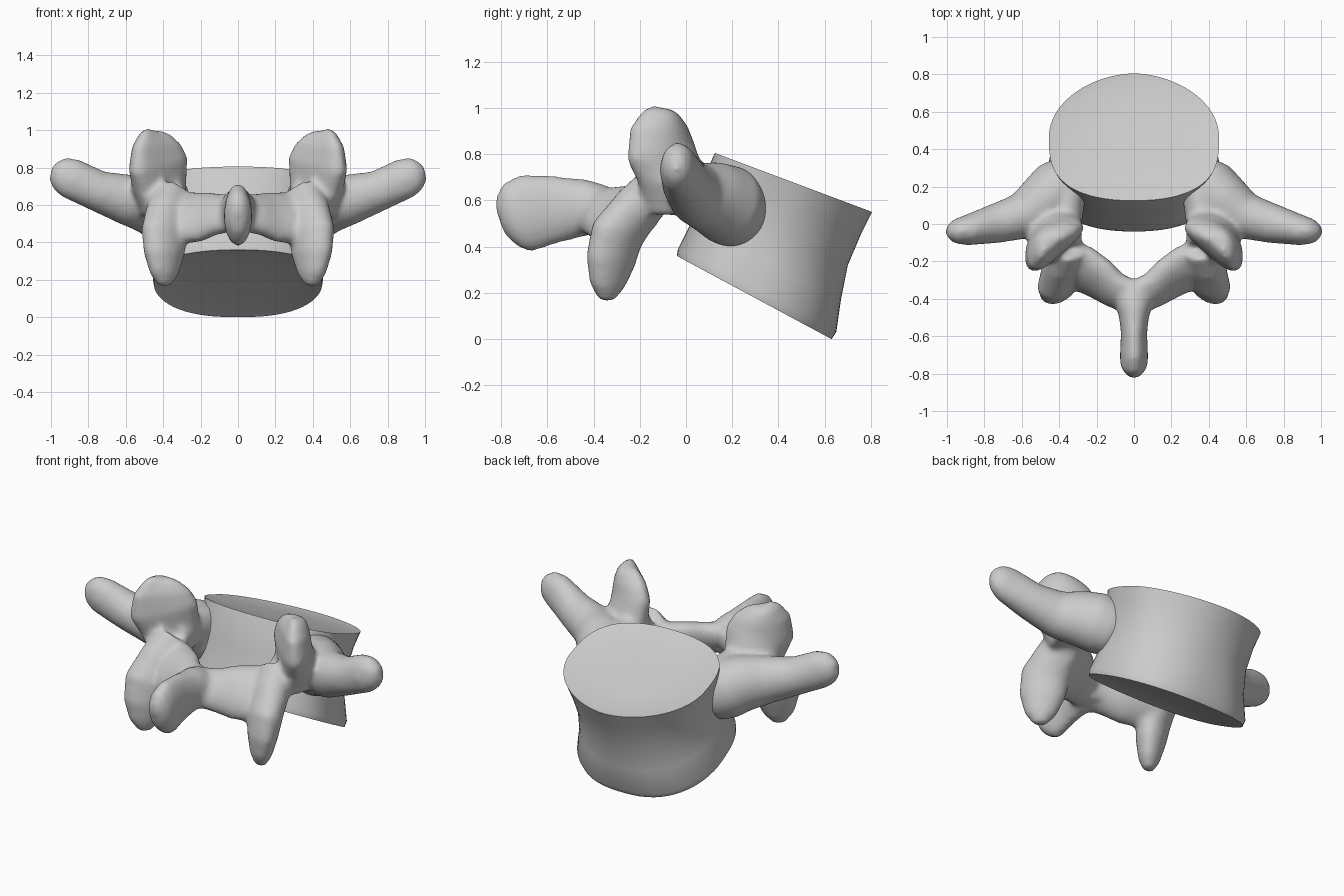
import bpy, bmesh
from math import sin, cos, pi, copysign
from mathutils import Vector

cube = bpy.data.objects.get("Cube")
if cube:
    bpy.data.objects.remove(cube)

bone = bpy.data.materials.new("bone grey")
bone.use_nodes = True
GREY = (0.6, 0.6, 0.6, 1)
bone.diffuse_color = GREY
bone.node_tree.nodes["Principled BSDF"].inputs["Base Color"].default_value = GREY


def loft(bm, rings):
    """Skin a list of point rings into a closed tube."""
    loops = [[bm.verts.new(p) for p in ring] for ring in rings]
    for low, high in zip(loops, loops[1:]):
        for i in range(len(low)):
            j = (i + 1) % len(low)
            bm.faces.new((low[i], low[j], high[j], high[i]))
    bm.faces.new(loops[0][::-1])
    bm.faces.new(loops[-1])


def finish(bm, name):
    bmesh.ops.recalc_face_normals(bm, faces=bm.faces)
    mesh = bpy.data.meshes.new(name)
    bm.to_mesh(mesh)
    bm.free()
    mesh.materials.append(bone)
    ob = bpy.data.objects.new(name, mesh)
    bpy.context.collection.objects.link(ob)
    bpy.ops.object.select_all(action='DESELECT')
    ob.select_set(True)
    bpy.context.view_layer.objects.active = ob
    return ob


def spow(v, e):
    return copysign(abs(v) ** e, v)


def body_ring(back, front, half, bulge, scale=1, dip=0):
    """Rounded ring with a flattened back, spanning two points in the side plane."""
    b, f = Vector((0, *back)), Vector((0, *front))
    mid, axis = (b + f) / 2, (f - b) / 2
    ring = []
    for i in range(64):
        t = 2 * pi * i / 64
        s, c = sin(t), cos(t)
        c = spow(c, bulge if s > 0 else 0.88)
        s = spow(s, 0.65) if s < 0 else s
        p = mid + scale * (axis * s + Vector((half * c, 0, 0)))
        ring.append(p + Vector((0, 0, dip)))
    return ring


# Vertebral body: waisted drum with dished end plates
bottom = ((-0.04, 0.36), (0.63, 0.0), 0.45, 0.8)
top = ((0.125, 0.805), (0.805, 0.55), 0.455, 1.1)
rings = [body_ring(*bottom, s, d) for s, d in ((0.1, 0.03), (0.5, 0.03), (0.85, 0.015))]
rings += [body_ring(*r) for r in (
    bottom,
    ((-0.035, 0.39), (0.65, 0.03), 0.455, 0.8),
    ((0.02, 0.50), (0.67, 0.17), 0.42, 0.88),
    ((0.05, 0.62), (0.70, 0.32), 0.415, 0.95),
    ((0.09, 0.73), (0.755, 0.45), 0.43, 1.0),
    top)]
rings += [body_ring(*top, s, d) for s, d in ((0.9, -0.01), (0.5, -0.02), (0.1, -0.02))]
bm = bmesh.new()
loft(bm, rings)
finish(bm, "vertebral_body")
bpy.ops.object.shade_smooth_by_angle(angle=0.7)


def limb(bm, stations, hint, side=1, curl=0):
    """Elliptical tube: each station is x, y, z, radius along hint, radius across."""
    pts = [Vector(s[:3]) for s in stations]
    rings = []
    for k, (p, st) in enumerate(zip(pts, stations)):
        tan = (pts[min(k + 1, len(pts) - 1)] - pts[max(k - 1, 0)]).normalized()
        a = Vector(hint)
        a = (a - tan * a.dot(tan)).normalized()
        b = tan.cross(a)
        ring = []
        for i in range(24):
            t = 2 * pi * i / 24
            q = p + a * st[3] * cos(t) + b * (st[4] * sin(t) + curl * (cos(t) ** 2 - 0.5))
            ring.append((q.x * side, q.y, q.z))
        rings.append(ring)
    loft(bm, rings)


UP = (0, 0, 1)
arch = bmesh.new()
for side in (1, -1):
    # Pedicle
    limb(arch, [(0.32, 0.25, 0.58, 0.10, 0.08), (0.35, 0.15, 0.63, 0.125, 0.09),
                (0.37, 0.03, 0.655, 0.11, 0.095), (0.38, -0.10, 0.65, 0.09, 0.10)], UP, side)
    # Transverse process, flared where it meets the body
    limb(arch, [(0.26, 0.28, 0.53, 0.11, 0.10), (0.35, 0.22, 0.555, 0.165, 0.15),
                (0.41, 0.18, 0.58, 0.175, 0.165), (0.49, 0.115, 0.61, 0.16, 0.15),
                (0.60, 0.04, 0.63, 0.135, 0.125), (0.75, 0.0, 0.675, 0.11, 0.105),
                (0.90, -0.035, 0.745, 0.11, 0.08), (0.96, -0.04, 0.765, 0.09, 0.065),
                (1.00, -0.04, 0.775, 0.04, 0.03)], UP, side)
    # Superior articular process, cupped towards the back
    limb(arch, [(0.40, -0.06, 0.55, 0.12, 0.10), (0.425, -0.06, 0.70, 0.17, 0.11),
                (0.435, -0.105, 0.82, 0.195, 0.095), (0.445, -0.11, 0.92, 0.16, 0.08),
                (0.45, -0.10, 0.98, 0.10, 0.055), (0.45, -0.095, 1.00, 0.06, 0.03)],
         (0.74, -0.67, 0), side, curl=-0.04)
    # Inferior articular process, its joint face turned forwards and outwards
    limb(arch, [(0.36, -0.12, 0.66, 0.10, 0.10), (0.38, -0.21, 0.57, 0.115, 0.10),
                (0.395, -0.30, 0.45, 0.14, 0.095), (0.395, -0.325, 0.34, 0.13, 0.085),
                (0.395, -0.34, 0.23, 0.09, 0.06), (0.395, -0.345, 0.165, 0.035, 0.03)],
         (0.7, -0.7, 0), side)
    # Lamina, a broad plate sloping down and back
    limb(arch, [(0.38, -0.19, 0.55, 0.15, 0.09), (0.28, -0.235, 0.53, 0.165, 0.085),
                (0.18, -0.295, 0.535, 0.155, 0.08), (0.10, -0.355, 0.55, 0.125, 0.075),
                (-0.04, -0.41, 0.56, 0.11, 0.07)],
         (0, 0.9, 1), side)
# Spinous process
limb(arch, [(0, -0.33, 0.57, 0.09, 0.09), (0, -0.42, 0.57, 0.12, 0.10),
            (0, -0.50, 0.565, 0.135, 0.08), (0, -0.58, 0.56, 0.15, 0.07),
            (0, -0.69, 0.545, 0.17, 0.075), (0, -0.75, 0.53, 0.15, 0.075),
            (0, -0.79, 0.515, 0.10, 0.05), (0, -0.805, 0.51, 0.06, 0.03)], UP)

# Fuse the arch into one blended surface
ob = finish(arch, "neural_arch")
fuse = ob.modifiers.new("fuse", 'REMESH')
fuse.mode = 'VOXEL'
fuse.voxel_size = 0.016
fuse.use_smooth_shade = True
soft = ob.modifiers.new("soften", 'SMOOTH')
soft.factor = 0.5
soft.iterations = 10
